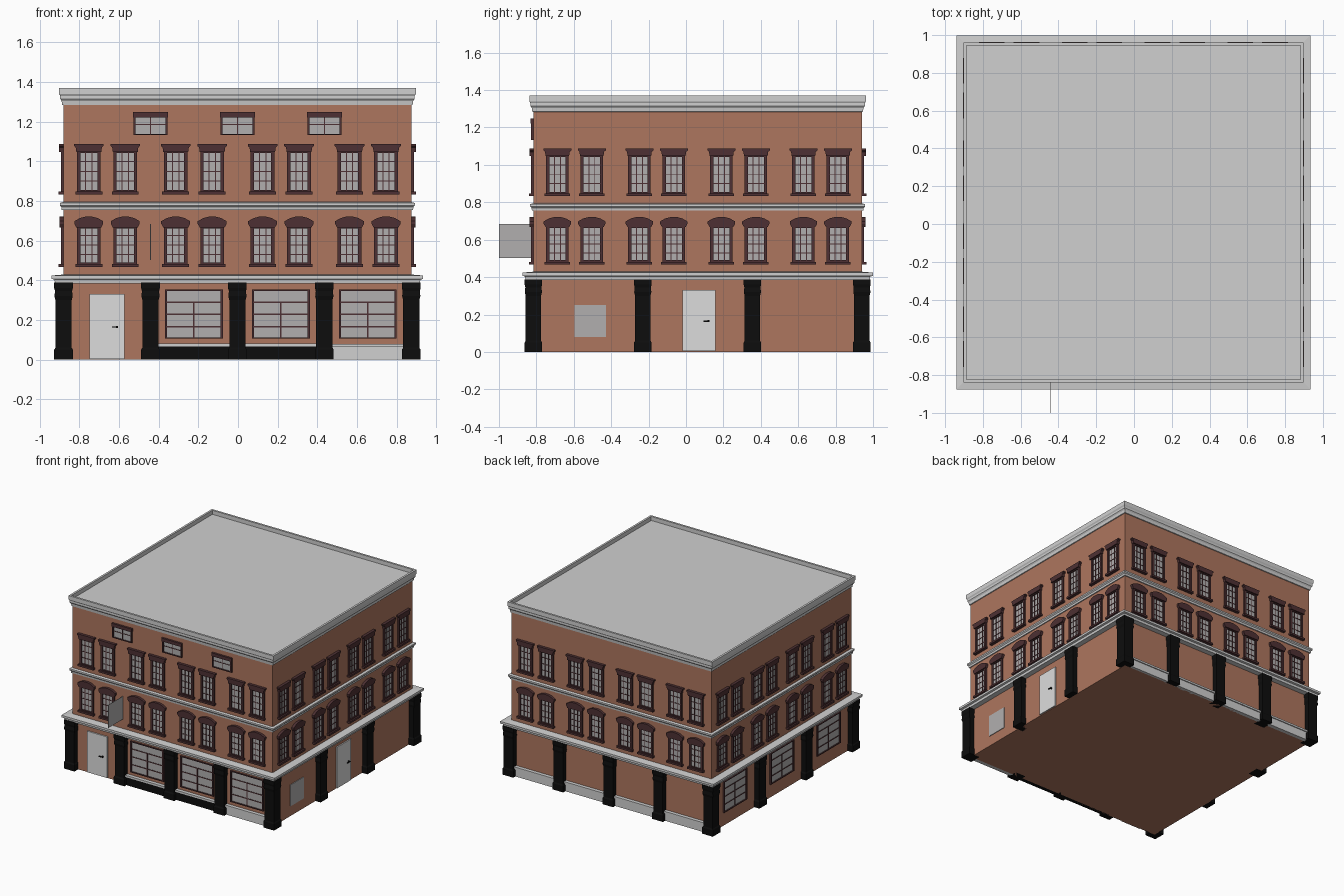
import bpy, bmesh, math

if "Cube" in bpy.data.objects:
    bpy.data.objects.remove(bpy.data.objects["Cube"])

H = 0.878               # half width of the square body
CX, CY = -0.003, 0.062  # centre of the body
BAY = 0.4385            # bay spacing, front and back
SIDE_BAY = 0.586        # bay spacing, left and right
FRONT, RIGHT, BACK, LEFT = range(4)


def material(name, r, g, b):
    m = bpy.data.materials.new(name)
    m.diffuse_color = (r, g, b, 1)
    m.use_nodes = True
    m.node_tree.nodes["Principled BSDF"].inputs["Base Color"].default_value = m.diffuse_color
    return m


BRICK = material("brick", 0.42, 0.18, 0.112)
STONE = material("pale_stone", 0.63, 0.63, 0.63)
GLASS = material("window_grey", 0.44, 0.43, 0.43)
TRIM = material("maroon_trim", 0.075, 0.03, 0.033)
BLACK = material("black_paint", 0.004, 0.004, 0.004)
WHITE = material("door_white", 0.72, 0.72, 0.72)


class Part:
    """Collects solids placed on the four faces of the building."""

    def __init__(self, name, mat):
        self.name, self.mat, self.bm = name, mat, bmesh.new()

    def prism(self, side, outline, o0, o1):
        # outline is (along the wall, height); o0..o1 is distance out from the wall
        c, s = [(1, 0), (0, 1), (-1, 0), (0, -1)][side]
        rows = []
        for o in (o0, o1):
            row = []
            for u, z in outline:
                x, y = u, -(H + o)
                row.append(self.bm.verts.new((CX + c * x - s * y, CY + s * x + c * y, z)))
            rows.append(row)
        n = len(outline)
        self.bm.faces.new(rows[0])
        self.bm.faces.new(rows[1])
        for i in range(n):
            j = (i + 1) % n
            self.bm.faces.new((rows[0][i], rows[0][j], rows[1][j], rows[1][i]))

    def box(self, side, u0, u1, z0, z1, o0, o1):
        self.prism(side, [(u0, z0), (u1, z0), (u1, z1), (u0, z1)], o0, o1)

    def stack(self, x, y, profile, closed=False):
        # square rings lofted along a profile of (half width, height)
        rings = [[self.bm.verts.new((x + a * h, y + b * h, z))
                  for a, b in ((-1, -1), (1, -1), (1, 1), (-1, 1))] for h, z in profile]
        pairs = list(zip(rings, rings[1:]))
        if closed:
            pairs.append((rings[-1], rings[0]))
        else:
            self.bm.faces.new(rings[0])
            self.bm.faces.new(rings[-1])
        for a, b in pairs:
            for i in range(4):
                j = (i + 1) % 4
                self.bm.faces.new((a[i], a[j], b[j], b[i]))

    def done(self):
        bmesh.ops.recalc_face_normals(self.bm, faces=self.bm.faces)
        me = bpy.data.meshes.new(self.name)
        self.bm.to_mesh(me)
        self.bm.free()
        me.materials.append(self.mat)
        bpy.context.collection.objects.link(bpy.data.objects.new(self.name, me))


# brick body
body = Part("brick_body", BRICK)
body.stack(CX, CY, [(H, 0), (H, 1.33)])
body.done()

# stone bands and cornice
ledge = Part("shopfront_ledge", STONE)
ledge.stack(CX, CY, [(H - .01, .385), (H + .042, .385), (H + .045, .403), (H + .059, .407),
                     (H + .059, .424), (H - .01, .43)], True)
ledge.done()
band = Part("middle_band", STONE)
band.stack(CX, CY, [(H - .01, .755), (H + .008, .755), (H + .01, .77), (H + .018, .778),
                    (H + .018, .79), (H - .01, .797)], True)
band.done()
cornice = Part("cornice", STONE)
cornice.stack(CX, CY, [(H - .01, 1.28), (H + .006, 1.285), (H + .009, 1.305), (H + .016, 1.315),
                       (H + .016, 1.33), (H + .022, 1.34), (H + .022, 1.37),
                       (H + .006, 1.37), (H + .006, 1.335), (H - .01, 1.335)], True)
cornice.done()
roof = Part("roof", STONE)
roof.stack(CX, CY, [(H + .006, 1.33), (H + .006, 1.338)])
roof.done()

# black pillars: five along front and back, four along each side
pillars = Part("pillars", BLACK)
spots = {(i * BAY, s * H) for i in range(-2, 3) for s in (-1, 1)}
spots |= {(s * 2 * BAY, t * SIDE_BAY / 2) for s in (-1, 1) for t in (-1, 1)}
for x, y in sorted(spots):
    pillars.stack(CX + x, CY + y, [(.047, 0), (.047, .05), (.041, .06), (.041, .30),
                                   (.046, .32), (.043, .345), (.047, .36), (.047, .388)])
pillars.done()

# plinths and sills between the pillars
base = Part("black_shop_base", BLACK)
base.box(FRONT, -BAY, BAY, 0, .065, -.01, .022)
base.done()
plinth = Part("stone_plinths", STONE)
bays = [(i - 1.5) * BAY for i in range(4)]
for side, u in [(FRONT, bays[3])] + [(BACK, b) for b in bays]:
    plinth.box(side, u - .18, u + .18, 0, .063, -.01, .02)
    plinth.prism(side, [(u - .18, .063), (u + .18, .063), (u + .18, .078), (u - .18, .078)], -.01, .028)
for u in bays[1:3]:
    plinth.box(FRONT, u - .18, u + .18, .065, .08, -.01, .028)
plinth.done()

glass = Part("window_panes", GLASS)
frames = Part("window_frames", TRIM)
bars = Part("window_bars", TRIM)
hoods = Part("window_hoods", TRIM)
sills = Part("window_sills", TRIM)


def window(side, u, w, z0, z1, jamb, depth, cols, rows, bar=.005):
    # pane, four frame strips, thin glazing bars; w is half the outer width
    glass.box(side, u - w + jamb / 2, u + w - jamb / 2, z0 + .004, z1 - .004, -.01, .003)
    for s in (-1, 1):
        a, b = sorted((u + s * w, u + s * (w - jamb)))
        frames.box(side, a, b, z0, z1, -.01, depth)
    for z in (z0, z1 - jamb * .6):
        frames.box(side, u - w + jamb, u + w - jamb, z, z + jamb * .6, -.01, depth)
    for c in cols:
        bars.box(side, u + c - bar / 2, u + c + bar / 2, z0, z1, 0, .006)
    for z in rows:
        bars.box(side, u - w + jamb, u + w - jamb, z - bar / 2, z + bar / 2, 0, .006)


# paired windows on two storeys of all four faces
arch = [(-.063, .667), (.063, .667), (.073, .685), (.073, .698), (.045, .714), (.018, .721),
        (-.018, .721), (-.045, .714), (-.073, .698), (-.073, .685)]
flare = [(-.063, 1.048), (.063, 1.048), (.066, 1.07), (.075, 1.078), (.075, 1.088),
         (-.075, 1.088), (-.075, 1.078), (-.066, 1.07)]
for side in range(4):
    for b in bays:
        for u in (b - .092, b + .092):
            window(side, u, .06, .48, .672, .017, .012, (-.016, .016), (.53, .577, .625))
            window(side, u, .06, .845, 1.052, .017, .012, (-.016, .016), (.9, .95, 1.0))
            hoods.prism(side, [(u + x, z) for x, z in arch], -.01, .02)
            hoods.prism(side, [(u + x, z) for x, z in flare], -.01, .022)
            sills.box(side, u - .068, u + .068, .467, .482, -.01, .024)
            sills.box(side, u - .068, u + .068, .833, .848, -.01, .024)

# small attic windows on the front
for i in (-1, 0, 1):
    window(FRONT, i * BAY, .086, 1.133, 1.24, .01, .012, (0,), (1.185,))
    hoods.box(FRONT, i * BAY - .088, i * BAY + .088, 1.222, 1.248, -.01, .016)

# shop windows: three on the front, three on the left side
shops = [(FRONT, b) for b in bays[1:]] + [(LEFT, i * SIDE_BAY) for i in (-1, 0, 1)]
for side, u in shops:
    window(side, u, .146, .106, .353, .011, .012, (), (.166, .228, .29), .007)
    bars.box(side, u - .004, u + .004, .11, .29, 0, .007)
for p in (glass, frames, bars, hoods, sills):
    p.done()

# doors with handles on the front and right side
doors = Part("doors", WHITE)
handles = Part("door_handles", BLACK)
for side, u in ((FRONT, bays[0]), (RIGHT, .007)):
    doors.box(side, u - .088, u + .088, .004, .33, -.01, .01)
    handles.box(side, u + .024, u + .056, .161, .168, .018, .024)
    handles.box(side, u + .046, u + .056, .159, .17, .008, .02)
doors.done()
handles.done()

# blank notice panel on the right side
notice = Part("notice_panel", GLASS)
notice.box(RIGHT, -.658, -.49, .08, .25, -.01, .005)
notice.done()

# blank sign plate sticking out from the front
sign = Part("hanging_sign", GLASS)
sign.box(FRONT, -BAY - .0015, -BAY + .0015, .503, .685, -.005, 1.0 + CY - H)
sign.done()
